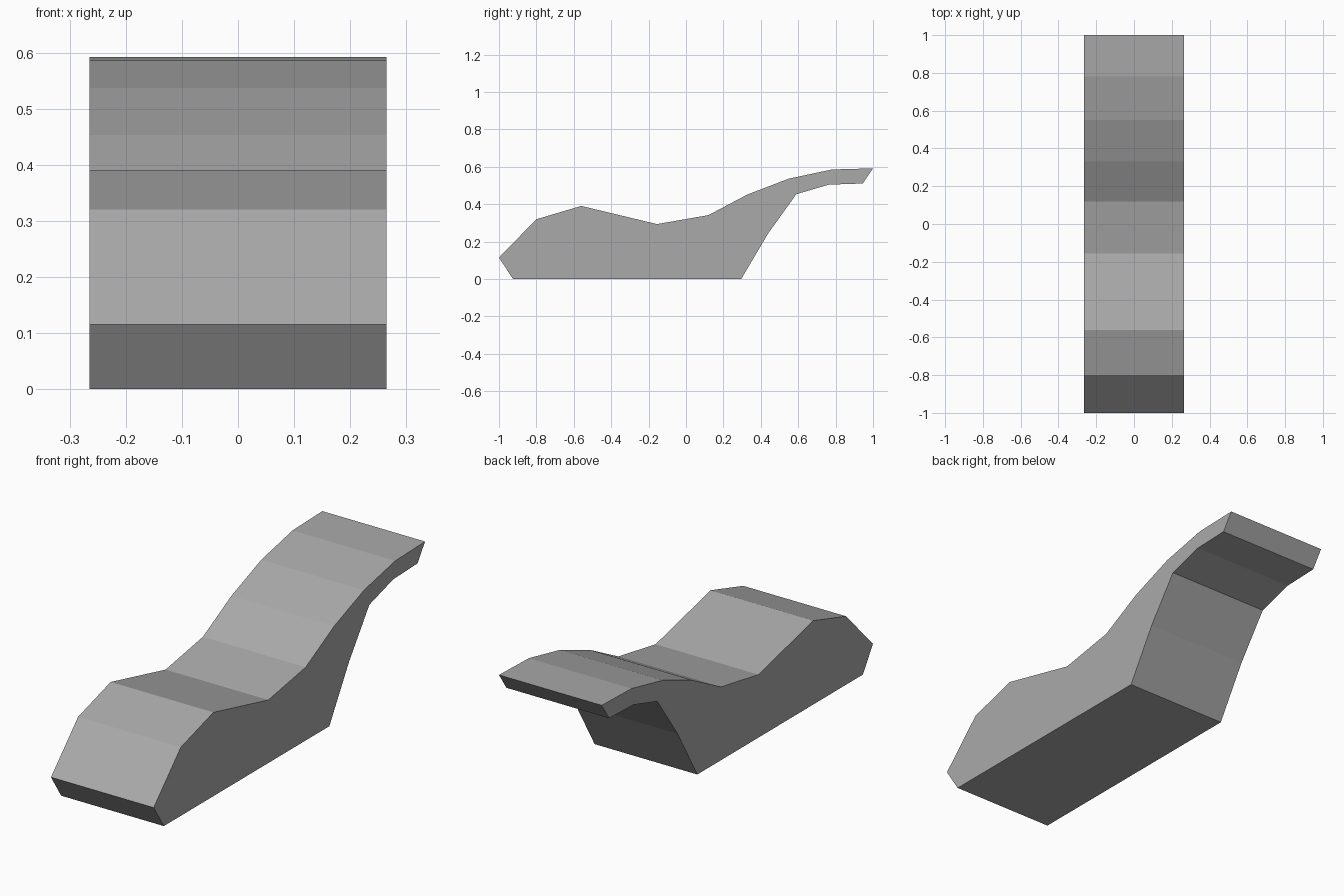
import bpy
import bmesh

cube = bpy.data.objects.get("Cube")
if cube:
    bpy.data.objects.remove(cube, do_unlink=True)

HALF_WIDTH = 0.265

# Side outline (y, z): reclined top surface, then the underside back to the foot
TOP = [(-1, 0.115), (-0.8, 0.32), (-0.56, 0.391), (-0.155, 0.294), (0.12, 0.342),
       (0.33, 0.453), (0.55, 0.537), (0.78, 0.586), (1, 0.592)]
UNDERSIDE = [(0.945, 0.511), (0.765, 0.505), (0.59, 0.454), (0.44, 0.245),
             (0.295, 0), (-0.925, 0)]


def flat_material(name, color):
    mat = bpy.data.materials.new(name)
    mat.use_nodes = True
    mat.diffuse_color = color
    mat.node_tree.nodes["Principled BSDF"].inputs["Base Color"].default_value = color
    return mat


def extruded_profile(name, outline, half_width, mat):
    bm = bmesh.new()
    side = bm.faces.new([bm.verts.new((-half_width, y, z)) for y, z in outline])
    swept = bmesh.ops.extrude_face_region(bm, geom=[side], use_keep_orig=True)
    moved = [v for v in swept["geom"] if isinstance(v, bmesh.types.BMVert)]
    bmesh.ops.translate(bm, verts=moved, vec=(2 * half_width, 0, 0))
    bmesh.ops.recalc_face_normals(bm, faces=bm.faces)
    mesh = bpy.data.meshes.new(name)
    bm.to_mesh(mesh)
    bm.free()
    mesh.materials.append(mat)
    obj = bpy.data.objects.new(name, mesh)
    bpy.context.collection.objects.link(obj)
    return obj


# Solid lounger body
grey = flat_material("mid grey", (0.4, 0.4, 0.4, 1))
extruded_profile("lounger_body", TOP + UNDERSIDE, HALF_WIDTH, grey)
